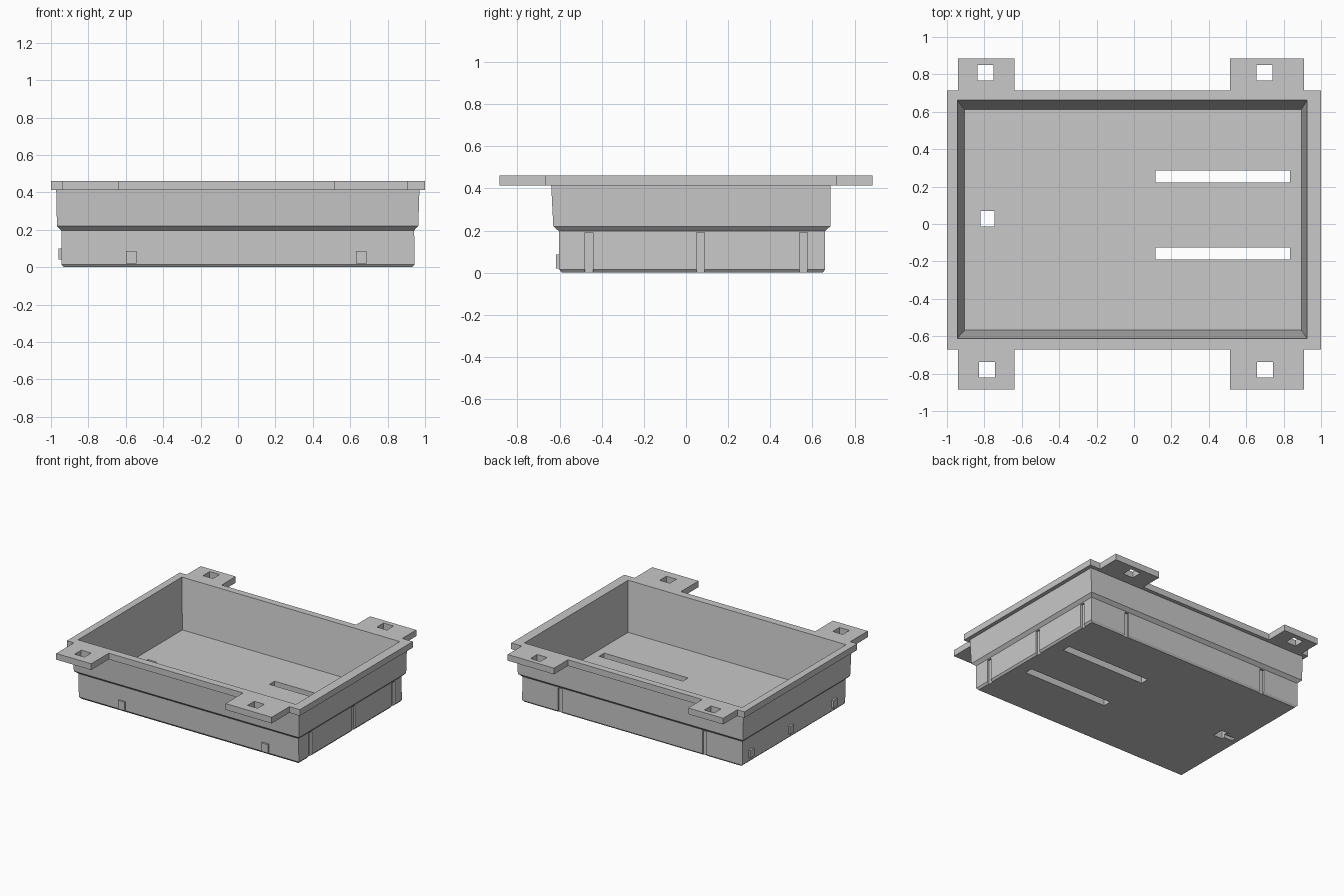
import bpy, bmesh

cube = bpy.data.objects.get("Cube")
if cube:
    bpy.data.objects.remove(cube, do_unlink=True)

grey = bpy.data.materials.new("light grey plastic")
grey.use_nodes = True
COLOUR = (0.58, 0.58, 0.58, 1)
grey.diffuse_color = COLOUR
grey.node_tree.nodes["Principled BSDF"].inputs["Base Color"].default_value = COLOUR


def add_object(name, bm):
    bmesh.ops.recalc_face_normals(bm, faces=bm.faces)
    mesh = bpy.data.meshes.new(name)
    bm.to_mesh(mesh)
    bm.free()
    mesh.materials.append(grey)
    obj = bpy.data.objects.new(name, mesh)
    bpy.context.collection.objects.link(obj)
    return obj


def boxes(name, spans):
    """One object from several (x0, x1, y0, y1, z0, z1) boxes."""
    bm = bmesh.new()
    for x0, x1, y0, y1, z0, z1 in spans:
        verts = bmesh.ops.create_cube(bm, size=1)["verts"]
        for v in verts:
            v.co.x = x1 if v.co.x > 0 else x0
            v.co.y = y1 if v.co.y > 0 else y0
            v.co.z = z1 if v.co.z > 0 else z0
    return add_object(name, bm)


def combine(target, helper, operation):
    """Apply a boolean and drop the helper."""
    helper.hide_render = True
    mod = target.modifiers.new(helper.name, "BOOLEAN")
    mod.operation, mod.object, mod.solver = operation, helper, "EXACT"
    bpy.ops.object.select_all(action="DESELECT")
    bpy.context.view_layer.objects.active = target
    target.select_set(True)
    bpy.ops.object.modifier_apply(modifier=mod.name)
    bpy.data.objects.remove(helper, do_unlink=True)


# Tray shell: rectangular rings (x0, x1, y0, y1, z) up the outside, down the inside
rings = [
    (-.93, .932, -.59, .65, 0),
    (-.945, .944, -.602, .66, .015),
    (-.945, .942, -.604, .66, .197),
    (-.968, .964, -.63, .685, .22),
    (-.972, .97, -.64, .685, .414),
    (-1, 1, -.67, .714, .414),
    (-1, 1, -.67, .714, .462),
    (-.945, .925, -.612, .662, .462),
    (-.905, .895, -.568, .611, .082),
]
bm = bmesh.new()
loops = [[bm.verts.new(p) for p in
          ((x0, y0, z), (x1, y0, z), (x1, y1, z), (x0, y1, z))]
         for x0, x1, y0, y1, z in rings]
for low, high in zip(loops, loops[1:]):
    for i in range(4):
        j = (i + 1) % 4
        bm.faces.new((low[i], low[j], high[j], high[i]))
bm.faces.new(loops[0][::-1])
bm.faces.new(loops[-1])
tray = add_object("tray", bm)

# Mounting tabs at the four corners of the rim
tabs = [(x0, x1, y0, y1, .414, .462)
        for x0, x1 in ((-.94, -.64), (.513, .91))
        for y0, y1 in ((-.886, -.655), (.70, .886))]
combine(tray, boxes("mounting_tabs", tabs), "UNION")

# Locating nubs on the front and the -x side
GROOVE_Y = (-.46, .07, .559)
nubs = [(x - .028, x + .028, -.617, -.59, .02, .087) for x in (-.571, .66)]
nubs += [(-.96, -.93, y - .025, y + .025, .04, .1) for y in GROOVE_Y]
combine(tray, boxes("locating_nubs", nubs), "UNION")

# Matching vertical grooves on the +x side and the back
grooves = [(.927, 1, y - .019, y + .019, -.1, .19) for y in GROOVE_Y]
grooves += [(x - .018, x + .018, .646, .75, -.1, .19) for x in (-.62, .62)]
combine(tray, boxes("grooves", grooves), "DIFFERENCE")

# Screw holes in the tabs, two long floor slots and one floor hole
holes = [(x - .043, x + .043, y - .041, y + .041, .3, .6)
         for x, y in ((-.795, .808), (.698, .808), (-.785, -.78), (.7, -.78))]
holes += [(.115, .835, y - .032, y + .032, -.1, .2) for y in (.253, -.158)]
holes.append((-.82, -.745, -.014, .07, -.1, .2))
combine(tray, boxes("openings", holes), "DIFFERENCE")

# Shallow relief under the floor, running from the hole towards the -x side
combine(tray, boxes("hole_relief", [(-.89, -.8, .01, .045, -.1, .025)]), "DIFFERENCE")
